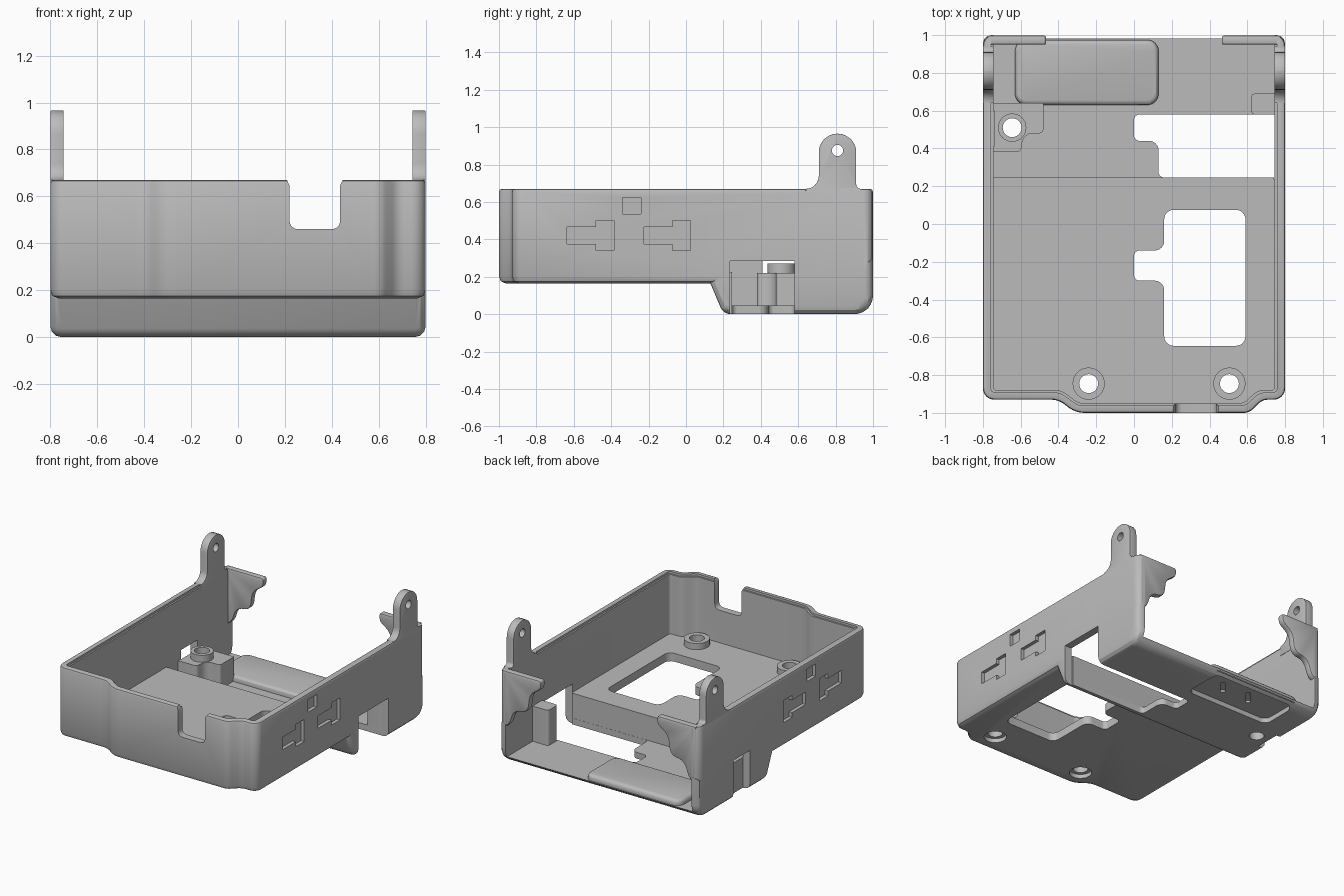
import bpy, bmesh, math
from mathutils import Vector

old = bpy.data.objects.get("Cube")
if old:
    bpy.data.objects.remove(old, do_unlink=True)

grey = bpy.data.materials.new("plain grey")
grey.use_nodes = True
grey.diffuse_color = (0.5, 0.5, 0.5, 1)
grey.node_tree.nodes["Principled BSDF"].inputs["Base Color"].default_value = (0.5, 0.5, 0.5, 1)


def rounded(points, seg=6):
    """Outline with circular corners; each point is (u, v) or (u, v, tangent length)."""
    out = []
    for i, p in enumerate(points):
        c = Vector(p[:2])
        if len(p) < 3:
            out.append(c)
            continue
        d1 = (Vector(points[i - 1][:2]) - c).normalized()
        d2 = (Vector(points[(i + 1) % len(points)][:2]) - c).normalized()
        a, b, w = c + d1 * p[2], c + d2 * p[2], math.sin(d1.angle(d2) / 2)
        for k in range(seg + 1):
            t = k / seg
            k0, k1, k2 = (1 - t) ** 2, 2 * w * t * (1 - t), t * t
            out.append((a * k0 + c * k1 + b * k2) / (k0 + k1 + k2))
    return out


def box(u0, u1, v0, v1, r=None):
    corners = [(u0, v0), (u1, v0), (u1, v1), (u0, v1)]
    return [c + (r,) for c in corners] if r else corners


def circle(u, v, r):
    return [(u + r * math.cos(k * math.tau / 32), v + r * math.sin(k * math.tau / 32)) for k in range(32)]


def prism(name, outline, lo, hi, axis="z", bevel_lo=0, bevel_hi=0, seg=2):
    """Extrude an outline along an axis, optionally softening the end edges."""
    place = {"x": lambda p, t: (t, p[0], p[1]),
             "y": lambda p, t: (p[0], t, p[1]),
             "z": lambda p, t: (p[0], p[1], t)}[axis]
    pts = rounded(outline)
    bm = bmesh.new()
    rings = [[bm.verts.new(place(p, t)) for p in pts] for t in (lo, hi)]
    caps = [bm.faces.new(ring) for ring in rings]
    for i in range(len(pts)):
        bm.faces.new((rings[0][i - 1], rings[0][i], rings[1][i], rings[1][i - 1]))
    bmesh.ops.recalc_face_normals(bm, faces=bm.faces)
    for cap, width in zip(caps, (bevel_lo, bevel_hi)):
        if width:
            bmesh.ops.bevel(bm, geom=list(cap.edges), offset=width, segments=seg,
                            profile=0.5, affect="EDGES", clamp_overlap=True)
    mesh = bpy.data.meshes.new(name)
    bm.to_mesh(mesh)
    bm.free()
    mesh.materials.append(grey)
    obj = bpy.data.objects.new(name, mesh)
    bpy.context.collection.objects.link(obj)
    return obj


def combine(target, tool, operation="DIFFERENCE"):
    bpy.context.view_layer.objects.active = target
    mod = target.modifiers.new("combine", "BOOLEAN")
    mod.operation, mod.solver, mod.object = operation, "EXACT", tool
    bpy.ops.object.modifier_apply(modifier=mod.name)
    bpy.data.objects.remove(tool, do_unlink=True)


def cut(*args, **kw):
    combine(tray, prism("cutter", *args, **kw))


def add(*args, **kw):
    combine(tray, prism("addition", *args, **kw), "UNION")


# Outer body: raised front tray plus the deeper rear section
tray = prism("tray", [(-0.8, 1, 0.055), (0.8, 1, 0.055), (0.8, -0.93, 0.06), (0.68, -0.93, 0.03),
                      (0.61, -1, 0.03), (-0.31, -1, 0.05), (-0.4, -0.93, 0.04), (-0.8, -0.93, 0.06)],
             0.165, 0.67, bevel_lo=0.035, bevel_hi=0.015)
add([(0.13, 0.3), (0.13, 0.165), (0.2, 0, 0.04), (1, 0, 0.1), (1, 0.3)],
    -0.8, 0.8, "x", bevel_lo=0.045, bevel_hi=0.045, seg=3)

# Hollow interior, open at the back, with a small rim step
inner = [(-0.745, 1.1), (-0.745, -0.88, 0.02), (-0.385, -0.88, 0.03), (-0.29, -0.95, 0.03),
         (0.58, -0.95, 0.03), (0.655, -0.88, 0.03), (0.745, -0.88, 0.02), (0.745, 1.1)]
cut(inner, 0.225, 1)
cut([(x * 1.015, y - 0.012, *r) for x, y, *r in inner], 0.655, 1)
cut(box(-0.745, 0.745, 0.245, 1.1), 0.045, 0.5)

# Screw bosses, corner block and rear post
add([(-0.76, 0.38), (-0.6, 0.38, 0.02), (-0.585, 0.48, 0.05), (-0.48, 0.48, 0.02),
     (-0.48, 0.64), (-0.76, 0.64)], 0.03, 0.22)
add(box(0.62, 0.76, 0.58, 0.69, 0.02), 0.03, 0.3)
for x, y, r, base in ((-0.24, -0.845, 0.085, 0.2), (0.505, -0.845, 0.085, 0.2), (-0.645, 0.51, 0.075, 0.15)):
    add(circle(x, y, r), base, 0.27)
    cut(circle(x, y, 0.05), -0.1, 0.5)
    if y < 0:
        cut(circle(x, y, 0.075), 0.1, 0.195)

# Raised pad in the rear floor, hollow underneath, with two thin slots
add(box(-0.63, 0.13, 0.63, 0.975, 0.06), 0.03, 0.085, bevel_hi=0.025, seg=3)
cut(box(-0.59, 0.09, 0.67, 0.95, 0.05), -0.1, 0.035)
for x in (-0.14, -0.36):
    cut([(x, 0.78), (x + 0.02, 0.76), (x + 0.1, 0.86), (x + 0.08, 0.88)], -0.1, 0.05)

# Floor openings
cut([(0, -0.3, 0.03), (0.16, -0.3, 0.05), (0.16, -0.645, 0.05), (0.59, -0.645, 0.05), (0.59, 0.075, 0.05),
     (0.16, 0.075, 0.05), (0.16, -0.14, 0.05), (0, -0.14, 0.03)], 0.1, 0.4)
cut([(0, 0.44, 0.03), (0.13, 0.44, 0.05), (0.13, 0.246, 0.03), (0.76, 0.246), (0.76, 0.58), (0, 0.58, 0.03)],
    -0.1, 0.06)

# Side wall openings
cut(box(0.235, 0.58, -0.1, 0.285), 0.74, 0.9, "x")
cut(box(0.41, 0.6, -0.1, 0.285), -0.9, -0.742, "x")

# Front wall notch
cut([(0.195, 0.7), (0.22, 0.645), (0.22, 0.46, 0.035), (0.435, 0.46, 0.035), (0.435, 0.645), (0.46, 0.7)],
    -1.1, -0.9, "y")

# Shallow side recesses: two keyhole shapes and a square on each side
for lo, hi in ((0.775, 0.9), (-0.9, -0.775)):
    for y in (-0.635, -0.225):
        cut([(y, 0.375), (y + 0.153, 0.375), (y + 0.153, 0.34), (y + 0.25, 0.34),
             (y + 0.25, 0.5), (y + 0.153, 0.5), (y + 0.153, 0.465), (y, 0.465)], lo, hi, "x")
    cut(box(-0.34, -0.24, 0.535, 0.625), lo, hi, "x")

parts = [tray]
for side, sign in (("left", 1), ("right", -1)):
    # Hinge ear with a pin hole
    lo, hi = sorted((sign * 0.743, sign * 0.799))
    ear = prism(side + "_ear", [(0.64, 0.6), (0.64, 0.67), (0.71, 0.67, 0.069), (0.71, 0.965, 0.099),
                                (0.91, 0.965, 0.099), (0.91, 0.67, 0.025), (0.94, 0.67), (0.94, 0.6)],
                lo, hi, "x", bevel_lo=0.012, bevel_hi=0.012)
    combine(ear, prism("cutter", circle(0.81, 0.875, 0.03), -1, 1, "x"))
    # Hook plate at the back corner
    hook = prism(side + "_back_hook",
                 [(sign * u, v, *r) for u, v, *r in
                  ((0.775, 0.67), (0.465, 0.67, 0.015), (0.465, 0.61, 0.025), (0.55, 0.55, 0.04),
                   (0.57, 0.41, 0.05), (0.68, 0.4, 0.05), (0.72, 0.28, 0.04), (0.775, 0.26))],
                 0.95, 0.998, "y", bevel_lo=0.008, bevel_hi=0.012)
    parts += [ear, hook]

# Smooth the rounded surfaces, keep edges sharp
for obj in parts:
    bpy.ops.object.select_all(action="DESELECT")
    obj.select_set(True)
    bpy.context.view_layer.objects.active = obj
    bpy.ops.object.shade_smooth_by_angle(angle=math.radians(30))
